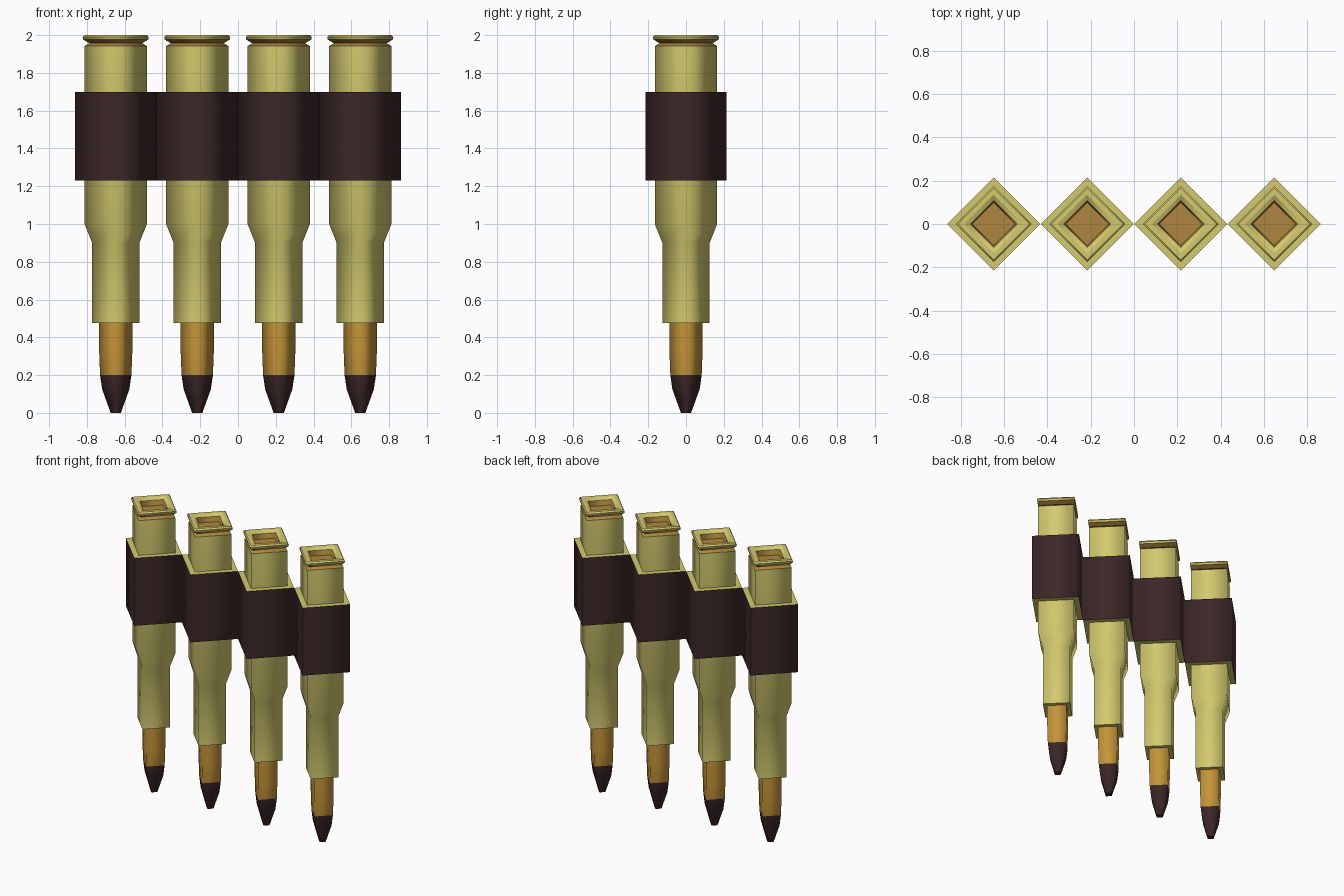
import bpy, bmesh, math

if "Cube" in bpy.data.objects:
    bpy.data.objects.remove(bpy.data.objects["Cube"])


def mat(name, r, g, b):
    m = bpy.data.materials.new(name)
    m.diffuse_color = (r, g, b, 1)
    m.use_nodes = True
    m.node_tree.nodes["Principled BSDF"].inputs["Base Color"].default_value = m.diffuse_color
    return m


BRASS = mat("pale brass", 0.65, 0.59, 0.155)
COPPER = mat("copper", 0.56, 0.30, 0.04)
BRONZE = mat("dull bronze", 0.42, 0.24, 0.05)
DARK = mat("dark brown", 0.045, 0.02, 0.021)
MATS = [BRASS, COPPER, BRONZE, DARK]
SIDES = 4


def lathe(name, x, profile, bands, caps=(None, None), loop=False):
    """Four-sided lathe; profile is (radius, z), bands is a material per strip."""
    bm = bmesh.new()
    rings = [[bm.verts.new((r * math.cos(k * math.tau / SIDES),
                            r * math.sin(k * math.tau / SIDES), z))
              for k in range(SIDES)] for r, z in profile]
    pairs = list(zip(rings, rings[1:]))
    if loop:
        pairs.append((rings[-1], rings[0]))
    for (a, b), m in zip(pairs, bands):
        for k in range(SIDES):
            n = (k + 1) % SIDES
            f = bm.faces.new((a[k], a[n], b[n], b[k]))
            f.material_index = m
            f.smooth = True
    for ring, m in ((rings[0][::-1], caps[0]), (rings[-1], caps[1])):
        if m is not None:
            bm.faces.new(ring).material_index = m
    if loop:
        bmesh.ops.recalc_face_normals(bm, faces=bm.faces[:])
    bm.normal_update()
    # corners stay smooth, steps along the length are crisp
    for e in bm.edges:
        level = abs(e.verts[0].co.z - e.verts[1].co.z) < 1e-5
        same_r = abs(e.verts[0].co.length - e.verts[1].co.length) < 1e-5
        if level and same_r and e.calc_face_angle(0) > math.radians(35):
            e.smooth = False
    me = bpy.data.meshes.new(name)
    bm.to_mesh(me)
    bm.free()
    for m in MATS:
        me.materials.append(m)
    ob = bpy.data.objects.new(name, me)
    ob.location.x = x
    bpy.context.collection.objects.link(ob)


# bullet: dark tip, copper body
bullet = [(0.027, 0), (0.072, 0.125), (0.083, 0.2), (0.088, 0.33), (0.088, 0.48)]
# case: neck, shoulder, body, groove, rim and primer recess
case = [(0.08, 0.475), (0.125, 0.475), (0.125, 0.9), (0.165, 1.0), (0.165, 1.942),
        (0.14, 1.957), (0.172, 1.976), (0.175, 1.99), (0.166, 2.0), (0.135, 2.0),
        (0.108, 1.985), (0.1, 1.95)]
case_bands = [0, 0, 0, 0, 2, 2, 0, 0, 0, 0, 2]
# belt loop: dark sides with brass coloured end faces
belt = [(0.16, 1.23), (0.2155, 1.23), (0.2155, 1.70), (0.16, 1.70)]

for i in range(4):
    x = (i - 1.5) * 0.4315
    lathe(f"bullet_{i + 1}", x, bullet, [3, 3, 1, 1], (3, 1))
    lathe(f"cartridge_case_{i + 1}", x, case, case_bands, (0, 2))
    lathe(f"belt_loop_{i + 1}", x, belt, [0, 3, 0, 0], loop=True)
